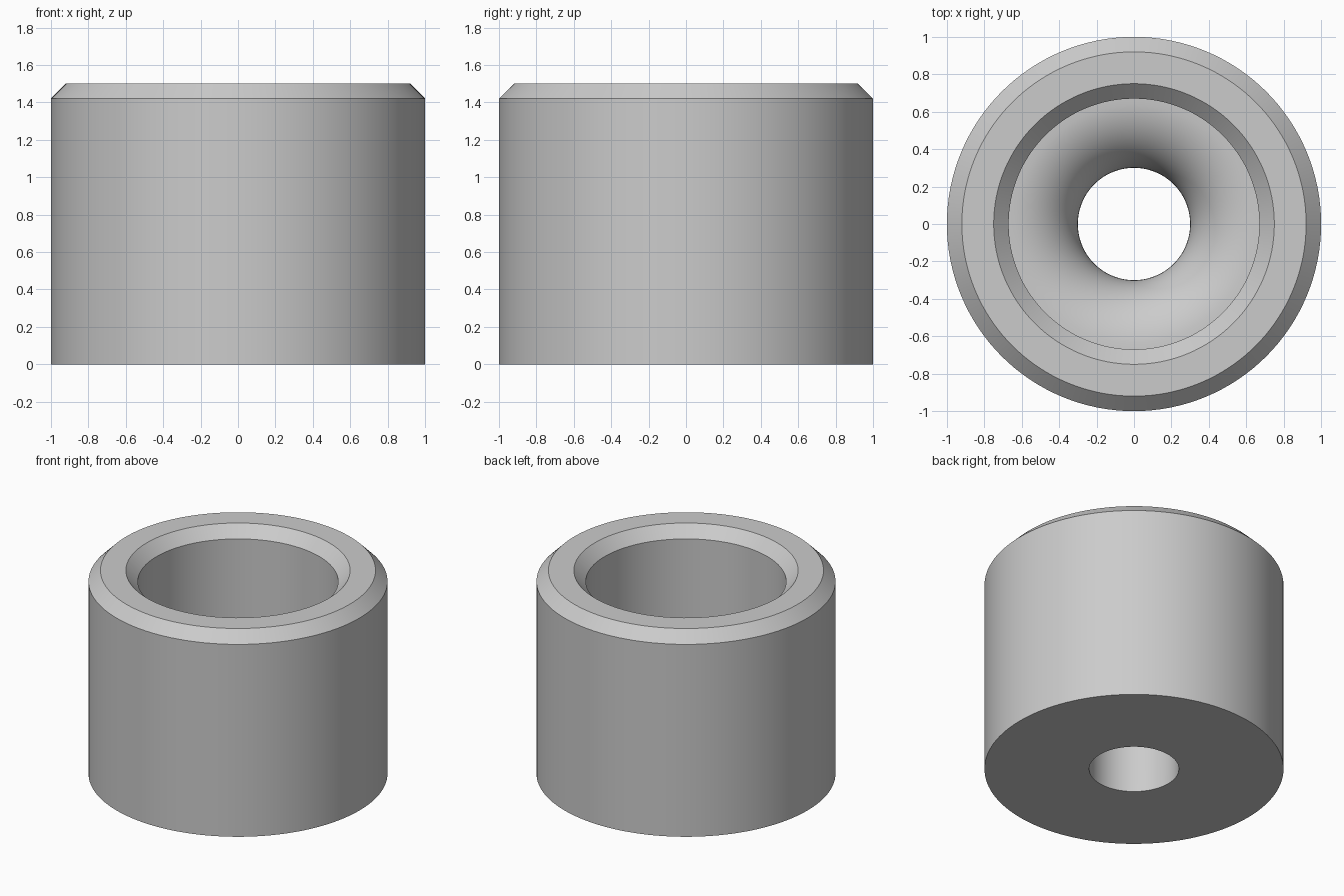
import bpy
import bmesh
from math import cos, sin, pi, tau, radians

cube = bpy.data.objects.get("Cube")
if cube:
    bpy.data.objects.remove(cube, do_unlink=True)

SEGMENTS = 128
HEIGHT = 1.5
CHAMFER = 0.08
BORE, CUP = 0.3, 0.67
FLOOR = 0.75
ROUND = CUP - BORE
ROUND_STEPS = 16

# Plain grey metal
grey = bpy.data.materials.new("grey_metal")
grey.use_nodes = True
colour = (0.6, 0.6, 0.6, 1)
grey.diffuse_color = colour
grey.node_tree.nodes["Principled BSDF"].inputs["Base Color"].default_value = colour

# Cross-section: outer wall, chamfered rim, cup wall
profile = [
    (BORE, 0), (1, 0),
    (1, HEIGHT - CHAMFER), (1 - CHAMFER, HEIGHT),
    (CUP + CHAMFER, HEIGHT), (CUP, HEIGHT - CHAMFER),
]
# Rounded shoulder leading from the cup floor into the bore
for i in range(ROUND_STEPS + 1):
    a = pi / 2 * i / ROUND_STEPS
    profile.append((CUP - ROUND * sin(a), FLOOR - ROUND * (1 - cos(a))))

# Revolve the closed cross-section around z
bm = bmesh.new()
verts = [bm.verts.new((r, 0, z)) for r, z in profile]
edges = [bm.edges.new((v, verts[(i + 1) % len(verts)])) for i, v in enumerate(verts)]
bmesh.ops.spin(bm, geom=verts + edges, axis=(0, 0, 1), cent=(0, 0, 0),
               angle=tau, steps=SEGMENTS, use_duplicate=False)
bmesh.ops.remove_doubles(bm, verts=bm.verts[:], dist=0.0001)
bmesh.ops.recalc_face_normals(bm, faces=bm.faces[:])

mesh = bpy.data.meshes.new("bushing")
bm.to_mesh(mesh)
bm.free()
mesh.materials.append(grey)
bushing = bpy.data.objects.new("bushing", mesh)
bpy.context.collection.objects.link(bushing)

# Smooth curved walls, crisp rims
bpy.ops.object.select_all(action="DESELECT")
bushing.select_set(True)
bpy.context.view_layer.objects.active = bushing
bpy.ops.object.shade_smooth_by_angle(angle=radians(30))
